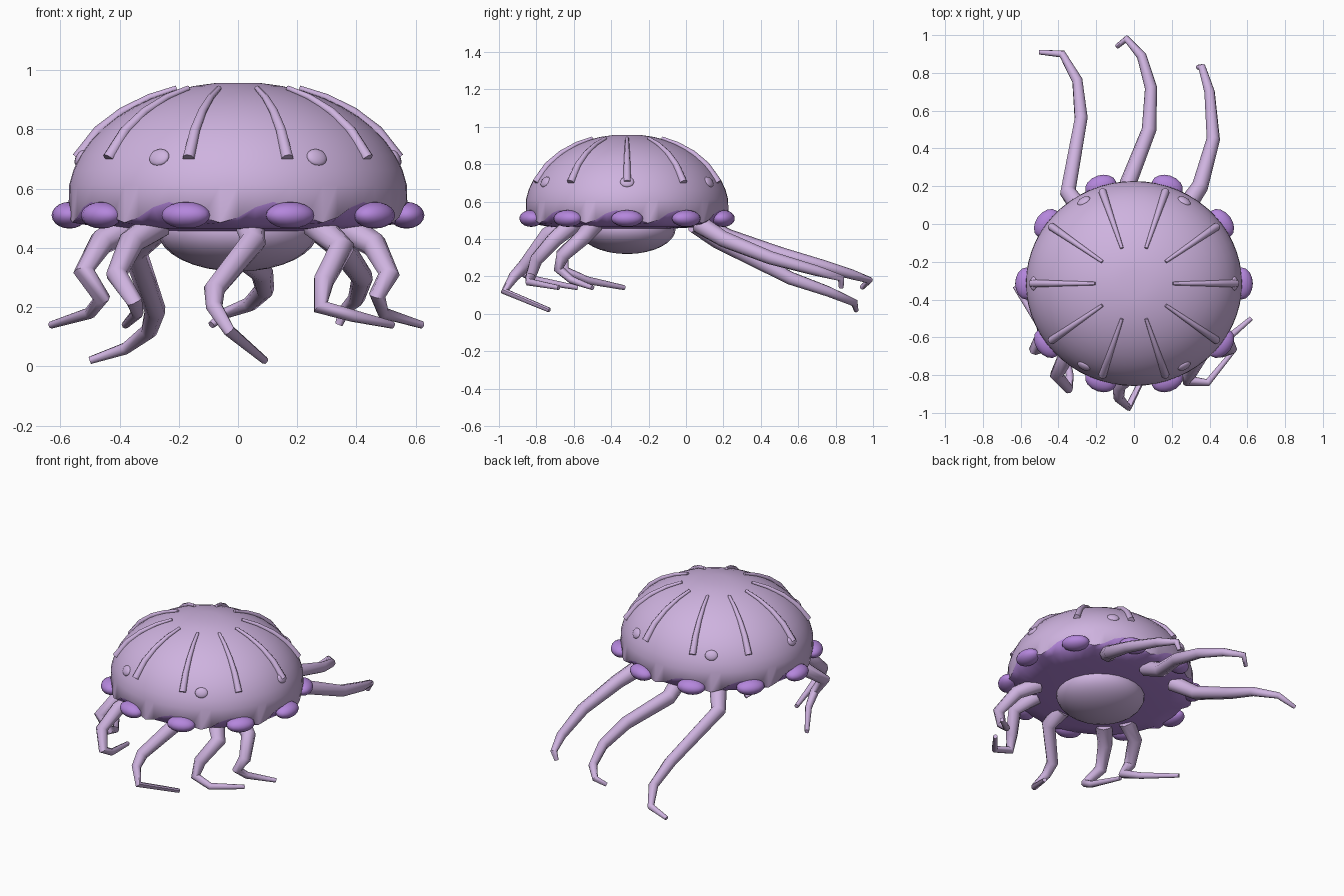
import bpy, bmesh
from math import sin, cos, pi, radians, sqrt
from mathutils import Vector

cube = bpy.data.objects.get("Cube")
if cube:
    bpy.data.objects.remove(cube)

CENTRE_Y = -0.315                    # bell centre
RADIUS_X, RADIUS_Y = 0.575, 0.545    # bell radii
EQUATOR, DOME_HEIGHT = 0.56, 0.40
COUNT = 10                           # beads, ribs and rim waves
SEGMENTS = 60


def material(name, rgb):
    mat = bpy.data.materials.new(name)
    mat.use_nodes = True
    mat.diffuse_color = (*rgb, 1)
    mat.node_tree.nodes["Principled BSDF"].inputs["Base Color"].default_value = (*rgb, 1)
    return mat


lilac = material("pale lilac", (0.62, 0.45, 0.74))
violet = material("violet", (0.46, 0.24, 0.72))


def select_only(obj):
    bpy.ops.object.select_all(action='DESELECT')
    obj.select_set(True)
    bpy.context.view_layer.objects.active = obj


def smooth(obj):
    select_only(obj)
    bpy.ops.object.shade_smooth_by_angle(angle=radians(50))


def around(count):
    return [2 * pi * i / count for i in range(count)]


def on_bell(angle, fraction, z):
    """Point at a fraction of the bell radius."""
    return Vector((RADIUS_X * fraction * cos(angle),
                   CENTRE_Y + RADIUS_Y * fraction * sin(angle), z))


def dome_z(fraction):
    return EQUATOR + DOME_HEIGHT * sqrt(1 - fraction ** 2)


def ellipsoid(name, location, size, mat, tilt=0, turn=0, segments=16):
    bpy.ops.mesh.primitive_uv_sphere_add(segments=segments, ring_count=segments * 2 // 3,
                                         location=location, rotation=(0, tilt, turn))
    obj = bpy.context.object
    obj.name = name
    obj.scale = size
    obj.data.materials.append(mat)
    smooth(obj)


def tapered_tube(name, points, first_radius, last_radius):
    curve = bpy.data.curves.new(name, 'CURVE')
    curve.dimensions = '3D'
    curve.bevel_depth = 1
    curve.bevel_resolution = 2
    curve.use_fill_caps = True
    spline = curve.splines.new('POLY')
    spline.points.add(len(points) - 1)
    for i, (point, place) in enumerate(zip(spline.points, points)):
        point.co = (*place, 1)
        point.radius = first_radius + (last_radius - first_radius) * i / (len(points) - 1)
    curve.materials.append(lilac)
    obj = bpy.data.objects.new(name, curve)
    bpy.context.collection.objects.link(obj)
    select_only(obj)
    bpy.ops.object.convert(target='MESH')
    smooth(bpy.context.object)


# Bell: shallow violet underside, wavy rim, lilac dome
angles = around(SEGMENTS)
rows = [[on_bell(a, r, z) for a in angles] for r, z in ((0.4, 0.455), (0.75, 0.465), (0.92, 0.48))]
rim_row = len(rows)
rows.append([on_bell(a, 0.995, 0.52 + 0.035 * cos(COUNT * (a + radians(6)))) for a in angles])
for step in range(1, 12):
    t = radians(7.5 * step)
    rows.append([on_bell(a, cos(t), dome_z(cos(t))) for a in angles])

bm = bmesh.new()
rings = [[bm.verts.new(p) for p in row] for row in rows]
for k, (low, high) in enumerate(zip(rings, rings[1:])):
    for i in range(SEGMENTS):
        j = (i + 1) % SEGMENTS
        face = bm.faces.new((low[i], low[j], high[j], high[i]))
        face.material_index = int(k < rim_row)
bm.faces.new(rings[-1])
bm.faces.new(rings[0][::-1]).material_index = 1
bmesh.ops.recalc_face_normals(bm, faces=bm.faces)
mesh = bpy.data.meshes.new("bell")
bm.to_mesh(mesh)
bm.free()
mesh.materials.append(lilac)
mesh.materials.append(violet)
bell = bpy.data.objects.new("bell", mesh)
bpy.context.collection.objects.link(bell)
smooth(bell)

# Belly under the bell
ellipsoid("belly", (0, CENTRE_Y, 0.455), (0.27, 0.26, 0.135), lilac, segments=24)

# Rim beads and raised ribs
for i, a in enumerate(around(COUNT)):
    ellipsoid(f"rim_bead_{i}", on_bell(a, 0.99, 0.51), (0.06, 0.085, 0.045), violet, turn=a)
    rib = [on_bell(a, r, dome_z(r) + 0.006) for r in (0.36, 0.52, 0.68, 0.82, 0.94)]
    tapered_tube(f"rib_{i}", rib, 0.009, 0.021)

# Round spots lying flat on the bell
for i, a in enumerate(around(6)):
    ellipsoid(f"spot_{i}", on_bell(a, 0.925, 0.705), (0.016, 0.038, 0.031), lilac,
              tilt=-radians(28), turn=a, segments=12)


# Tentacles, each rooted in the underside on the way to its first bend
def tentacle(name, *bends):
    root = Vector((0, CENTRE_Y, 0)).lerp(Vector(bends[0]), 0.75)
    root.z = 0.48
    tapered_tube(name + "_tentacle", [root, *bends], 0.052, 0.013)


tentacle("front", (0.05, -0.74, 0.42), (-0.08, -0.86, 0.26), (-0.08, -0.92, 0.2),
         (-0.03, -0.97, 0.12), (0.09, -0.73, 0.02))
tentacle("front_right", (-0.36, -0.7, 0.42), (-0.41, -0.8, 0.31), (-0.35, -0.87, 0.22),
         (-0.34, -0.8, 0.18), (-0.38, -0.58, 0.14))
tentacle("right", (-0.46, -0.54, 0.42), (-0.52, -0.66, 0.32), (-0.46, -0.65, 0.23),
         (-0.5, -0.53, 0.18), (-0.63, -0.33, 0.14))
tentacle("front_left", (0.35, -0.7, 0.4), (0.29, -0.8, 0.29), (0.28, -0.83, 0.2),
         (0.39, -0.84, 0.17), (0.52, -0.68, 0.14))
tentacle("left", (0.46, -0.55, 0.41), (0.51, -0.66, 0.31), (0.47, -0.68, 0.24),
         (0.49, -0.61, 0.18), (0.62, -0.5, 0.14))
tentacle("back_right", (-0.35, 0.17, 0.39), (-0.28, 0.56, 0.19), (-0.3, 0.76, 0.12),
         (-0.38, 0.9, 0.06), (-0.5, 0.91, 0.02))
tentacle("back", (-0.03, 0.22, 0.41), (0.08, 0.5, 0.32), (0.09, 0.72, 0.26),
         (0.04, 0.89, 0.21), (-0.04, 0.98, 0.18), (-0.09, 0.94, 0.14))
tentacle("back_left", (0.35, 0.2, 0.4), (0.42, 0.45, 0.3), (0.4, 0.7, 0.23),
         (0.36, 0.83, 0.19), (0.34, 0.83, 0.14))
